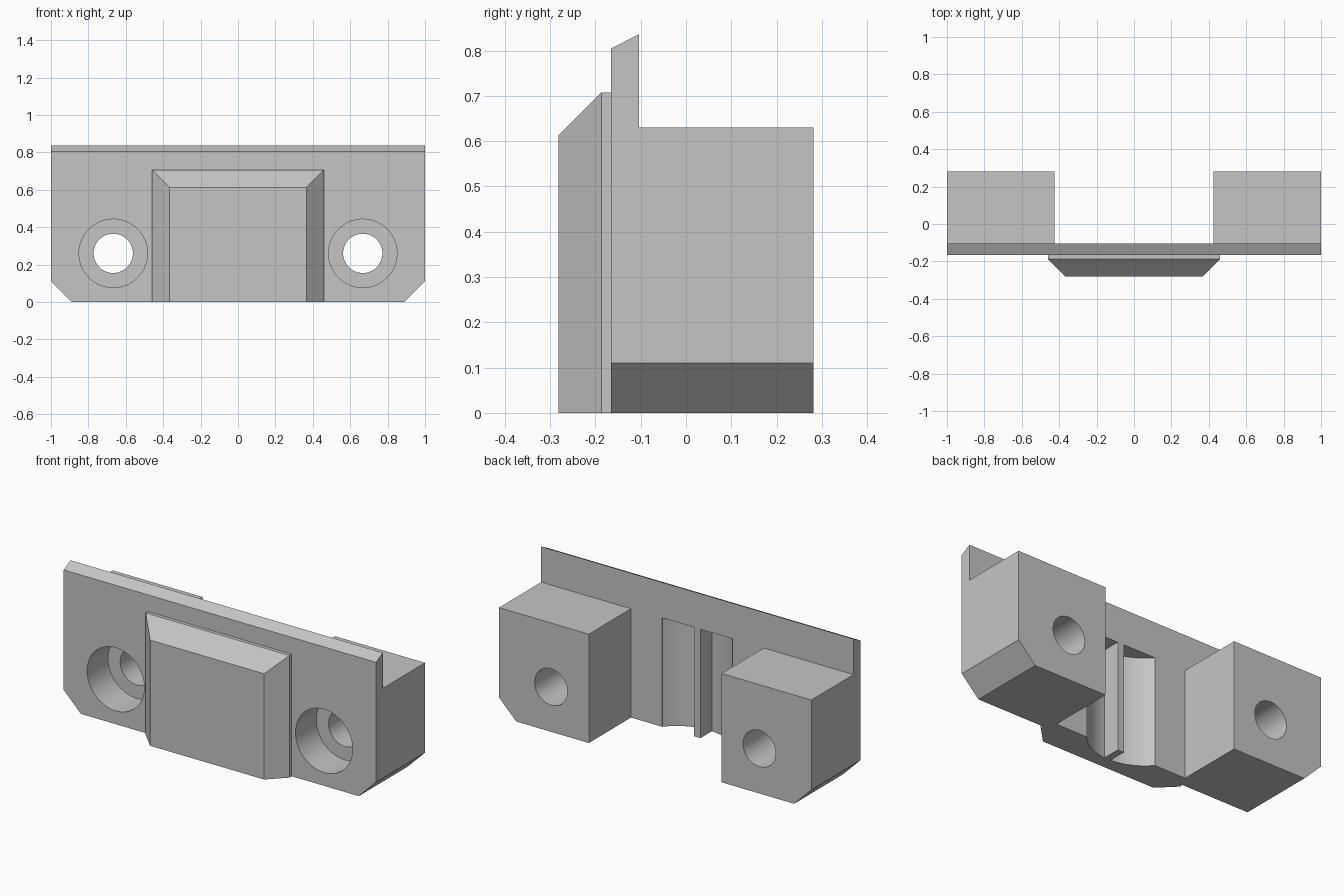
import bpy, bmesh, math
from mathutils import Matrix

if "Cube" in bpy.data.objects:
    bpy.data.objects.remove(bpy.data.objects["Cube"], do_unlink=True)

GREY = (0.56, 0.56, 0.56, 1.0)
grey = bpy.data.materials.new("light_grey")
grey.use_nodes = True
grey.diffuse_color = GREY
grey.node_tree.nodes["Principled BSDF"].inputs["Base Color"].default_value = GREY


def make_object(name, bm):
    bmesh.ops.recalc_face_normals(bm, faces=bm.faces[:])
    mesh = bpy.data.meshes.new(name)
    bm.to_mesh(mesh)
    bm.free()
    mesh.materials.append(grey)
    obj = bpy.data.objects.new(name, mesh)
    bpy.context.collection.objects.link(obj)
    return obj


def loft(name, sections):
    """Join equal-length closed sections and cap both ends."""
    bm = bmesh.new()
    rings = [[bm.verts.new(p) for p in s] for s in sections]
    n = len(rings[0])
    for a, b in zip(rings, rings[1:]):
        for i in range(n):
            j = (i + 1) % n
            bm.faces.new((a[i], a[j], b[j], b[i]))
    bm.faces.new(rings[0])
    bm.faces.new(rings[-1])
    return make_object(name, bm)


def rect(x0, x1, y, z0, z1):
    return [(x0, y, z0), (x1, y, z0), (x1, y, z1), (x0, y, z1)]


def box(name, x0, x1, y0, y1, z0, z1):
    return loft(name, [rect(x0, x1, y, z0, z1) for y in (y0, y1)])


def cylinder(name, x, z, radius, y0, y1):
    bm = bmesh.new()
    place = Matrix.Translation((x, (y0 + y1) / 2, z)) @ Matrix.Rotation(math.pi / 2, 4, "X")
    bmesh.ops.create_cone(bm, cap_ends=True, segments=64, radius1=radius,
                          radius2=radius, depth=y1 - y0, matrix=place)
    return make_object(name, bm)


def combine(target, tool, operation):
    mod = target.modifiers.new(operation.lower(), "BOOLEAN")
    mod.operation, mod.solver, mod.object = operation, "EXACT", tool
    tool.hide_render = True
    bpy.context.view_layer.objects.active = target
    bpy.ops.object.modifier_apply(modifier=mod.name)
    bpy.data.objects.remove(tool, do_unlink=True)


FRONT, PLATE_BACK, BACK = -0.166, -0.104, 0.282
BLOCK_TOP, CHAMFER = 0.63, 0.11

# Face plate with a sloped top edge
side = [(FRONT, 0), (PLATE_BACK, 0), (PLATE_BACK, 0.836), (FRONT, 0.804)]
body = loft("mounting_bracket", [[(x, y, z) for y, z in side] for x in (-1, 1)])

# Raised front panel with bevelled sides and top
panel = loft("front_panel", [rect(-0.46, 0.46, -0.13, 0, 0.707),
                             rect(-0.46, 0.46, -0.187, 0, 0.707),
                             rect(-0.365, 0.365, -0.282, 0, 0.612)])
combine(body, panel, "UNION")

# Rear mounting blocks
for s in (-1, 1):
    x0, x1 = sorted((s * 0.425, s))
    combine(body, box("rear_block", x0, x1, -0.13, BACK, 0, BLOCK_TOP), "UNION")

for s in (-1, 1):
    # Chamfered lower corners
    e = 0.1
    corner = [(s * (1 - CHAMFER - e), -e), (s * (1 + e), -e), (s * (1 + e), CHAMFER + e)]
    cut = loft("corner_cutter", [[(x, y, z) for x, z in corner] for y in (-0.5, 0.5)])
    combine(body, cut, "DIFFERENCE")

    # Counterbored bolt holes
    combine(body, cylinder("counterbore_cutter", s * 0.667, 0.26, 0.183, -0.4, 0.025), "DIFFERENCE")
    combine(body, cylinder("bolt_hole_cutter", s * 0.667, 0.26, 0.105, -0.5, 0.5), "DIFFERENCE")

    # Half of the curved rear recess, leaving a thin rib in the middle
    radius, centre, rib, half = 0.294, 0.085, 0.02, 0.225
    a0, a1 = math.asin(rib / radius), math.asin(half / radius)
    arc = [a0 + (a1 - a0) * i / 16 for i in range(17)]
    plan = [(s * rib, 0)]
    plan += [(s * radius * math.sin(a), centre - radius * math.cos(a)) for a in arc]
    plan += [(s * half, 0)]
    cut = loft("recess_cutter", [[(x, y, z) for x, y in plan] for z in (-0.1, BLOCK_TOP)])
    combine(body, cut, "DIFFERENCE")

# Smooth the round walls and keep the edges crisp
bpy.ops.object.select_all(action="DESELECT")
body.select_set(True)
bpy.context.view_layer.objects.active = body
bpy.ops.object.shade_smooth_by_angle(angle=math.radians(25))
